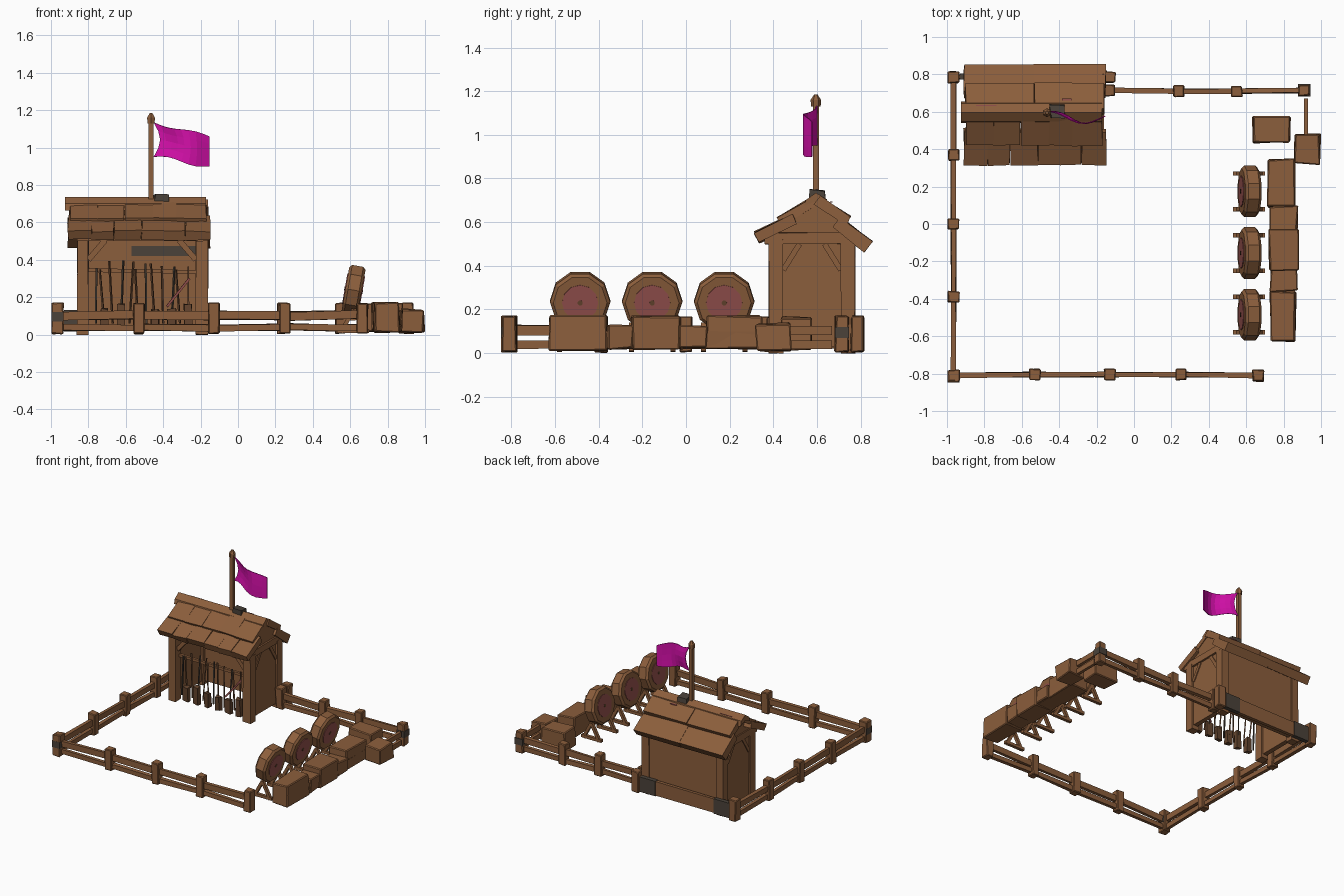
import bpy, bmesh, math, random
from mathutils import Vector, Matrix

if "Cube" in bpy.data.objects:
    bpy.data.objects.remove(bpy.data.objects["Cube"])

random.seed(4)


def material(name, rgb):
    m = bpy.data.materials.new(name)
    m.diffuse_color = (*rgb, 1)
    m.use_nodes = True
    m.node_tree.nodes["Principled BSDF"].inputs["Base Color"].default_value = m.diffuse_color
    return m


WOOD = material("brown wood", (0.26, 0.112, 0.045))
DARK = material("dark wood", (0.13, 0.06, 0.028))
GREY = material("grey iron", (0.07, 0.055, 0.042))
PINK = material("faded red paint", (0.30, 0.082, 0.075))
FLAG = material("magenta cloth", (0.66, 0.005, 0.40))


def finish(name, bm, mat):
    bmesh.ops.recalc_face_normals(bm, faces=bm.faces)
    me = bpy.data.meshes.new(name)
    bm.to_mesh(me)
    bm.free()
    me.materials.append(mat)
    ob = bpy.data.objects.new(name, me)
    bpy.context.collection.objects.link(ob)
    return ob


def block(name, matrix, mat=WOOD, jit=0.0, bevel=0.0):
    """Unit cube placed by a matrix, with hand-hewn corner wobble."""
    bm = bmesh.new()
    bmesh.ops.create_cube(bm, size=1, matrix=matrix)
    for v in bm.verts:
        v.co += Vector([random.uniform(-jit, jit) for _ in range(3)])
    if bevel:
        bmesh.ops.bevel(bm, geom=bm.edges[:], offset=bevel, segments=1, affect='EDGES')
    return finish(name, bm, mat)


def box(name, lo, hi, mat=WOOD, jit=0.0, bevel=0.0):
    lo, hi = Vector(lo), Vector(hi)
    m = Matrix.Translation((lo + hi) / 2) @ Matrix.Diagonal((*(hi - lo), 1))
    return block(name, m, mat, jit, bevel)


def beam(name, a, b, w, h, mat=WOOD, jit=0.0):
    """Square timber from a to b; w is sideways, h is upwards."""
    a, b = Vector(a), Vector(b)
    d = b - a
    m = (Matrix.Translation((a + b) / 2) @ d.to_track_quat('Z', 'Y').to_matrix().to_4x4()
         @ Matrix.Diagonal((w, h, d.length, 1)))
    return block(name, m, mat, jit)


def prism(name, pts, x0, x1, mat=WOOD):
    """Extrude a (y, z) outline along x."""
    bm = bmesh.new()
    f = bm.faces.new([bm.verts.new((x0, y, z)) for y, z in pts])
    r = bmesh.ops.extrude_face_region(bm, geom=[f])
    bmesh.ops.translate(bm, vec=(x1 - x0, 0, 0),
                        verts=[v for v in r['geom'] if isinstance(v, bmesh.types.BMVert)])
    return finish(name, bm, mat)


# ---- fence: posts joined by two rails ----
def post(x, y, banded=False):
    s = 0.03
    box("fence_post", (x - s, y - s, 0.005), (x + s, y + s, 0.17), jit=0.004, bevel=0.005)
    if banded:
        box("post_iron_band", (x - s - .003, y - s - .003, 0.07), (x + s + .003, y + s + .003, 0.12), GREY)


def fence(points, bands=()):
    for i, (x, y) in enumerate(points):
        post(x, y, i in bands)
    for (ax, ay), (bx, by) in zip(points, points[1:]):
        for z, h in ((0.038, 0.035), (0.103, 0.045)):
            dz = random.uniform(-.006, .006)
            beam("fence_rail", (ax, ay, z + dz), (bx, by, z - dz), 0.026, h, jit=0.003)


fence([(-0.965, 0.785), (-0.965, 0.37), (-0.965, 0.0), (-0.965, -0.39), (-0.965, -0.815)], {4})
fence([(-0.965, -0.81), (-0.53, -0.805), (-0.13, -0.805), (0.25, -0.805), (0.665, -0.81)])
fence([(-0.13, 0.715), (0.24, 0.71), (0.55, 0.71), (0.91, 0.715)], {3})
post(-0.13, 0.785)
for z in (0.038, 0.103):
    beam("short_rail", (0.92, 0.46, z), (0.92, 0.67, z), 0.022, 0.04)
box("rear_base_board", (-0.95, 0.775, 0.02), (-0.14, 0.80, 0.13), jit=0.003)
box("base_iron_corner", (-0.30, 0.772, 0.018), (-0.17, 0.805, 0.133), GREY)
box("base_iron_corner", (-0.93, 0.772, 0.018), (-0.80, 0.805, 0.133), GREY)

# ---- hut walls, open to the front and without a floor ----
for x0, x1 in ((-0.86, -0.80), (-0.225, -0.16)):
    for y0, y1 in ((0.38, 0.445), (0.71, 0.775)):
        box("hut_post", (x0, y0, 0.0), (x1, y1, 0.52), jit=0.003)
    xm = (x0 + x1) / 2
    box("side_wall", (xm - .018, 0.44, 0.03), (xm + .018, 0.72, 0.52))
    box("gable_beam", (x0, 0.36, 0.50), (x1, 0.80, 0.55), jit=0.003)
    prism("gable_panel", [(0.37, 0.54), (0.79, 0.54), (0.60, 0.68)], xm - .02, xm + .02)
    for ya, yb in ((0.445, 0.52), (0.71, 0.635)):
        beam("side_brace", (xm, ya, 0.38), (xm, yb, 0.50), 0.05, 0.025)
box("rear_wall", (-0.82, 0.735, 0.03), (-0.20, 0.765, 0.53))
box("front_lintel", (-0.82, 0.39, 0.50), (-0.20, 0.44, 0.55))
box("wall_iron_strip", (-0.57, 0.729, 0.42), (-0.22, 0.736, 0.475), GREY)
for x, s in ((-0.80, 1), (-0.225, -1)):
    beam("front_brace", (x, 0.41, 0.40), (x + s * .09, 0.41, 0.505), 0.025, 0.03)


# ---- layered plank roof ----
def planks(name, p0, p1, x0, x1, n, t=0.045):
    (y0, z0), (y1, z1) = p0, p1
    cuts = [x0 + (x1 - x0) * i / n for i in range(n + 1)]
    for i in range(1, n):
        cuts[i] += random.uniform(-.015, .015)
    d = Vector((0, y1 - y0, z1 - z0))
    for a, b in zip(cuts, cuts[1:]):
        m = (Matrix.Translation(((a + b) / 2, (y0 + y1) / 2, (z0 + z1) / 2 + random.uniform(-.003, .003)))
             @ Matrix.Rotation(math.atan2(d.z, d.y), 4, 'X')
             @ Matrix.Diagonal((b - a, d.length, t, 1)))
        block(name, m, WOOD, 0.005)


planks("front_lower_roof", (0.325, 0.53), (0.50, 0.615), -0.91, -0.15, 6, 0.05)
planks("front_upper_roof", (0.43, 0.605), (0.60, 0.70), -0.90, -0.17, 5)
planks("rear_lower_roof", (0.835, 0.49), (0.69, 0.60), -0.91, -0.15, 2, 0.06)
planks("rear_upper_roof", (0.745, 0.605), (0.60, 0.70), -0.90, -0.16, 2)
prism("ridge_cap", [(0.54, 0.665), (0.548, 0.70), (0.595, 0.735), (0.645, 0.705), (0.655, 0.665), (0.60, 0.69)],
      -0.925, -0.17)
for x, y, w in ((-0.79, 0.63, 0.11), (-0.36, 0.665, 0.05)):
    z = 0.725 - (y - 0.60) * 0.5
    beam("roof_paint_fleck", (x - w / 2, y, z), (x + w / 2, y, z), 0.012, 0.006, PINK)

# ---- flagpole and waving flag ----
px, py = -0.465, 0.595
beam("flagpole", (px, py, 0.68), (px, py, 1.15), 0.027, 0.027)
bm = bmesh.new()
for z0, r0, r1, h in ((1.13, 0.022, 0.024, 0.03), (1.16, 0.024, 0.008, 0.025)):
    bmesh.ops.create_cone(bm, cap_ends=True, segments=6, radius1=r0, radius2=r1, depth=h,
                          matrix=Matrix.Translation((px, py, z0 + h / 2)))
finish("pole_tip", bm, WOOD)
box("pole_iron_foot", (-0.445, 0.57, 0.68), (-0.375, 0.64, 0.745), GREY, 0.008)

bm = bmesh.new()
nu, nv, grid = 8, 4, []
for i in range(nu + 1):
    u = i / nu
    row = []
    for j in range(nv + 1):
        v = j / nv
        x = -0.45 + 0.295 * u + 0.035 * math.sin(math.pi * v) * (1 - u)
        y = 0.575 + 0.028 * math.cos(u * math.pi * 1.7) - 0.012 * u
        bot = 0.95 - 0.05 * u + 0.012 * math.sin(2 * math.pi * u)
        top = 1.135 - 0.075 * u - 0.008 * math.sin(2 * math.pi * u)
        row.append(bm.verts.new((x, y, bot + (top - bot) * v)))
    grid.append(row)
for i in range(nu):
    for j in range(nv):
        bm.faces.new((grid[i][j], grid[i + 1][j], grid[i + 1][j + 1], grid[i][j + 1]))
flag = finish("flag", bm, FLAG)
flag.modifiers.new("thickness", 'SOLIDIFY').thickness = 0.005

# ---- weapon rack in the open front ----
beam("rack_rail", (-0.81, 0.43, 0.345), (-0.21, 0.43, 0.335), 0.02, 0.02)
for i in range(12):
    x = -0.76 + i * 0.045
    lean = random.uniform(-.025, .025)
    beam("spear_shaft", (x, 0.40, 0.06), (x + lean, 0.415, random.uniform(.33, .40)), 0.009, 0.009,
         GREY if i % 3 == 0 else DARK)
    if i % 2:
        box("weapon_sheath", (x - .022, 0.375, 0.03), (x + .022, 0.41, random.uniform(.12, .17)), DARK, 0.006)
beam("red_spear", (-0.38, 0.39, 0.15), (-0.26, 0.41, 0.30), 0.012, 0.012, PINK)

# ---- three archery targets on trestles ----
for yc in (0.175, -0.155, -0.485):
    base = Matrix.Translation((0.618, yc, 0.238)) @ Matrix.Rotation(math.radians(100), 4, 'Y')
    bm = bmesh.new()
    bmesh.ops.create_cone(bm, cap_ends=True, segments=10, radius1=0.138, radius2=0.138, depth=0.088, matrix=base)
    caps = [e for e in bm.edges if any(len(f.verts) > 4 for f in e.link_faces)]
    bmesh.ops.bevel(bm, geom=caps, offset=0.014, segments=1, affect='EDGES')
    finish("target_body", bm, WOOD)
    for side in (-1, 1):
        for name, r, off, mat in (("target_ring", 0.083, 0.045, PINK), ("target_centre", 0.012, 0.047, DARK)):
            bm = bmesh.new()
            bmesh.ops.create_cone(bm, cap_ends=True, segments=12, radius1=r, radius2=r, depth=0.006,
                                  matrix=base @ Matrix.Translation((0, 0, side * off)))
            finish(name, bm, mat)
        y = yc + side * 0.095
        for xf in (0.55, 0.685):
            beam("trestle_leg", (xf, y, 0.01), (0.618, y, 0.135), 0.022, 0.022)
        beam("trestle_foot", (0.53, y, 0.02), (0.70, y, 0.02), 0.024, 0.022)

# ---- bales behind the targets and loose crates ----
box("bale_base", (0.735, -0.62, 0.02), (0.86, 0.34, 0.10), jit=0.004)
for lo, hi in (((0.71, 0.09, 0.02), (0.86, 0.345, 0.17)),
               ((0.73, -0.03, 0.02), (0.875, 0.095, 0.13)),
               ((0.725, -0.25, 0.02), (0.88, -0.025, 0.17)),
               ((0.73, -0.36, 0.02), (0.87, -0.24, 0.13)),
               ((0.73, -0.63, 0.015), (0.865, -0.365, 0.17)),
               ((0.635, 0.435, 0.015), (0.835, 0.58, 0.165)),
               ((0.86, 0.32, 0.012), (0.995, 0.48, 0.137))):
    box("straw_bale", lo, hi, WOOD, 0.007, 0.006)
